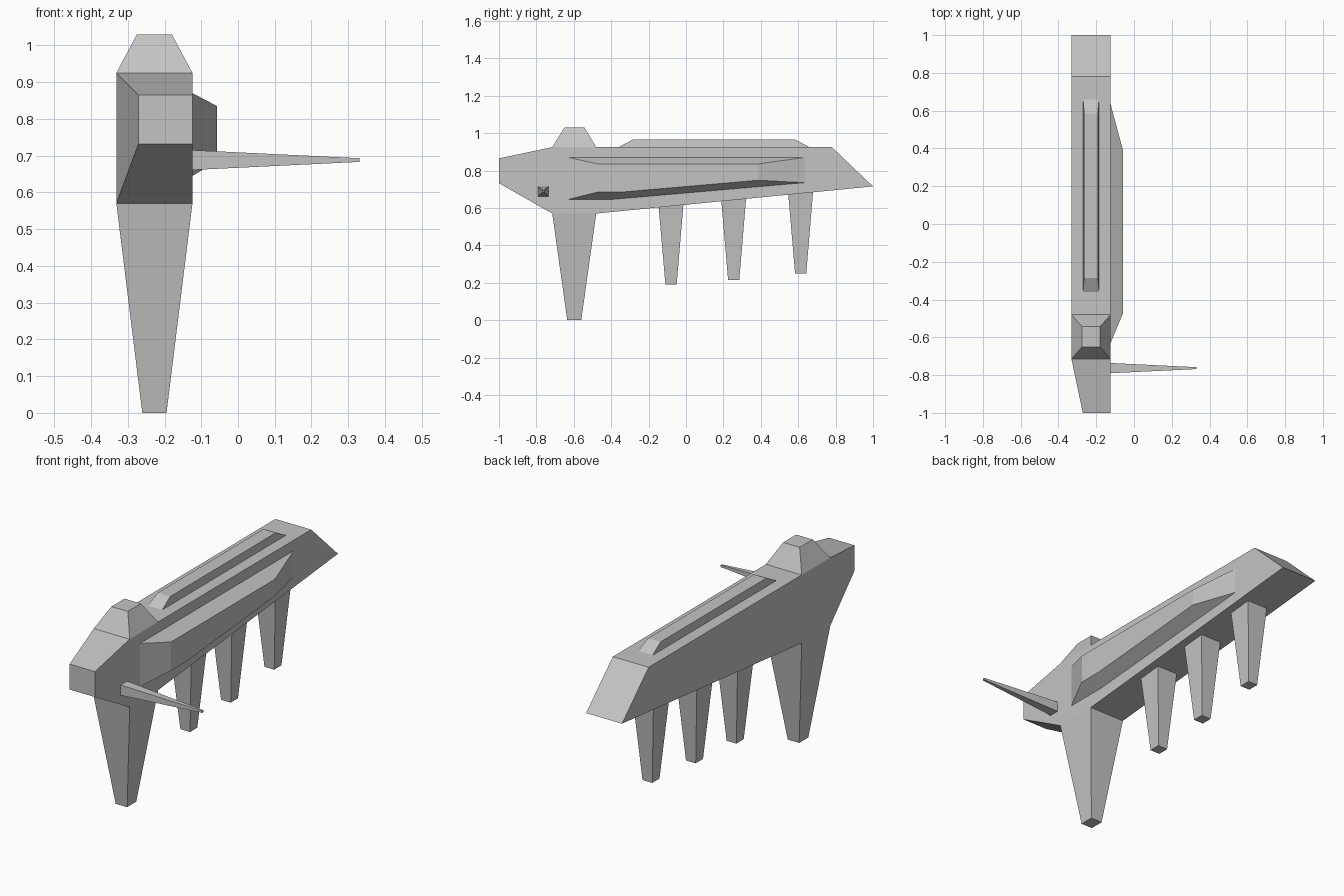
import bpy

if "Cube" in bpy.data.objects:
    bpy.data.objects.remove(bpy.data.objects["Cube"])

grey = bpy.data.materials.new("hull grey")
grey.diffuse_color = (0.55, 0.55, 0.55, 1)
grey.use_nodes = True
grey.node_tree.nodes["Principled BSDF"].inputs["Base Color"].default_value = grey.diffuse_color


def loft(name, ring_a, ring_b):
    """Closed solid between two matching rings of points."""
    n = len(ring_a)
    faces = [list(range(n))[::-1], list(range(n, 2 * n))]
    faces += [[i, (i + 1) % n, n + (i + 1) % n, n + i] for i in range(n)]
    mesh = bpy.data.meshes.new(name)
    mesh.from_pydata(list(ring_a) + list(ring_b), [], faces)
    mesh.materials.append(grey)
    obj = bpy.data.objects.new(name, mesh)
    bpy.context.collection.objects.link(obj)
    # consistent outward normals
    bpy.context.view_layer.objects.active = obj
    obj.select_set(True)
    bpy.ops.object.mode_set(mode='EDIT')
    bpy.ops.mesh.select_all(action='SELECT')
    bpy.ops.mesh.normals_make_consistent(inside=False)
    bpy.ops.object.mode_set(mode='OBJECT')
    obj.select_set(False)
    return obj


def rect(x0, x1, y0, y1, z):
    return [(x0, y0, z), (x1, y0, z), (x1, y1, z), (x0, y1, z)]


def at_x(x, pts):
    return [(x, y, z) for y, z in pts]


L, R, C = -0.331, -0.124, -0.2275   # hull left, right, centre

# Main hull: side profile extruded across its width
loft("hull",
     at_x(L, [(-0.715, 0.57), (-0.48, 0.57), (1, 0.715), (0.78, 0.925), (-0.715, 0.925)]),
     at_x(R, [(-0.715, 0.57), (-0.48, 0.57), (1, 0.715), (0.78, 0.925), (-0.715, 0.925)]))

# Nose, tapered on the left, top and bottom
loft("nose",
     [(-0.271, -1, 0.732), (R, -1, 0.732), (R, -1, 0.865), (-0.271, -1, 0.865)],
     [(L, -0.715, 0.57), (R, -0.715, 0.57), (R, -0.715, 0.925), (L, -0.715, 0.925)])

# Turret above the front leg
loft("turret", rect(L, R, -0.715, -0.48, 0.925),
     rect(-0.275, -0.18, -0.65, -0.543, 1.03))

# Large front leg
loft("front_leg", rect(L, R, -0.715, -0.48, 0.57),
     rect(C - 0.033, C + 0.033, -0.635, -0.56, 0))

# Three smaller legs, their tops following the sloping belly
for i, (y, foot) in enumerate([(-0.08, 0.19), (0.255, 0.215), (0.613, 0.25)]):
    top = [(px, py, 0.57 + (py + 0.48) * 0.098)
           for px, py, _ in rect(C - 0.06, C + 0.06, y - 0.066, y + 0.066, 0)]
    loft(f"small_leg_{i + 1}", top,
         rect(C - 0.028, C + 0.028, y - 0.03, y + 0.03, foot))

# Raised strip along the roof
loft("roof_ridge", rect(C - 0.042, C + 0.042, -0.36, 0.66, 0.925),
     rect(C - 0.036, C + 0.036, -0.285, 0.585, 0.965))

# Bevelled blister on the right flank
loft("side_blister",
     at_x(R, [(-0.63, 0.645), (-0.4, 0.645), (0.635, 0.735), (0.635, 0.87), (-0.63, 0.87)]),
     at_x(-0.057, [(-0.47, 0.685), (-0.34, 0.685), (0.385, 0.748), (0.385, 0.835), (-0.47, 0.835)]))

# Thin tapering side spike
gy, gz = -0.763, 0.688
loft("side_spike",
     at_x(R, [(gy + a * 0.027, gz + b * 0.027) for a, b in ((-1, -1), (1, -1), (1, 1), (-1, 1))]),
     at_x(0.331, [(gy + a * 0.005, gz + b * 0.005) for a, b in ((-1, -1), (1, -1), (1, 1), (-1, 1))]))
